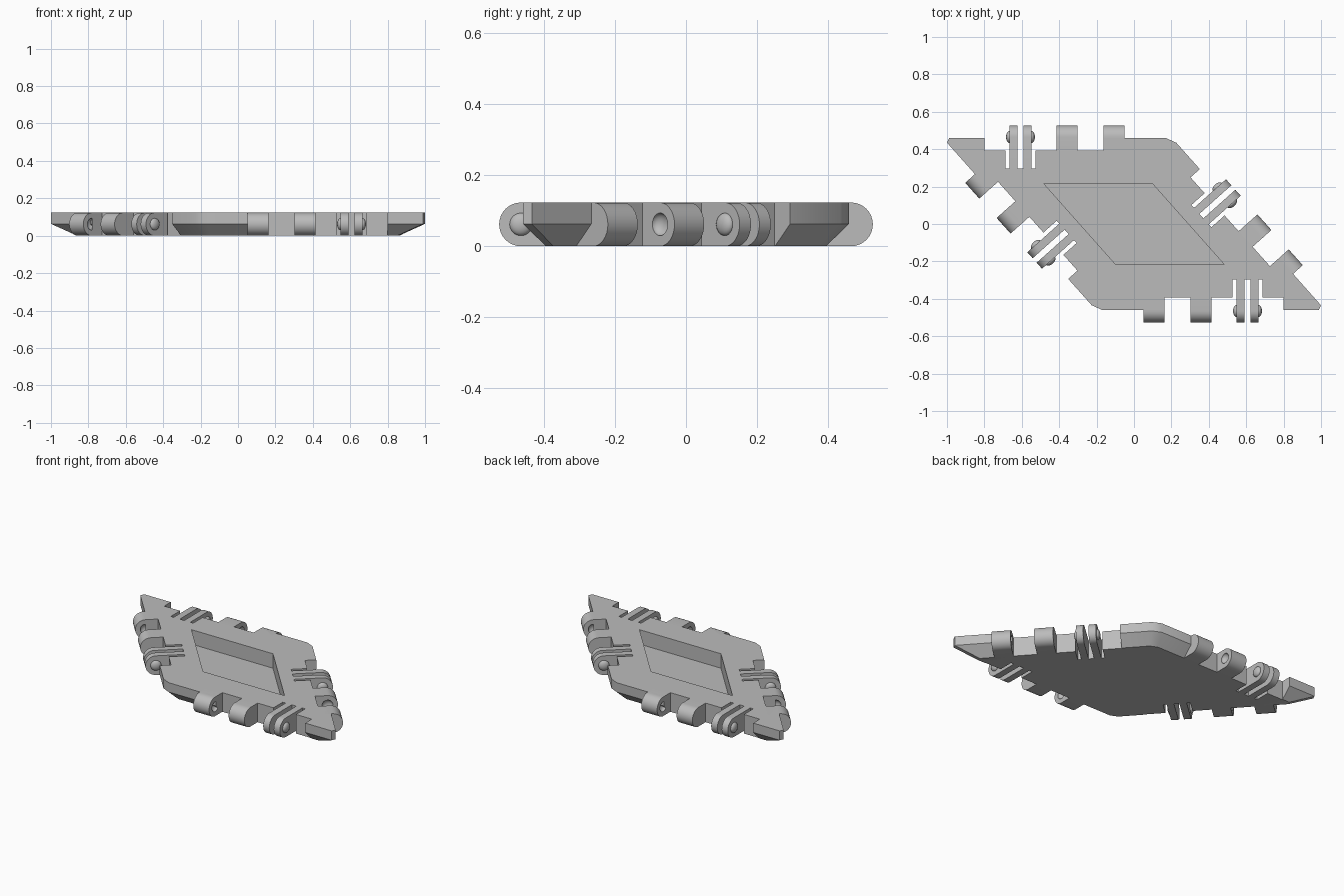
import bpy, bmesh, math
from mathutils import Matrix, Vector

cube = bpy.data.objects.get("Cube")
if cube:
    bpy.data.objects.remove(cube, do_unlink=True)

H = 0.123                       # plate thickness
EDGE = 0.459                    # half width across the long edges
NOTCH = 0.067                   # depth of the hinge notch
AXIS = 0.006                    # hinge axis offset from the edge
ACUTE = math.acos(2 / 3)
A, B = Vector((-1.0215, EDGE)), Vector((0.2045, EDGE))
CORNERS = [A, B, -A, -B]        # clockwise

grey = bpy.data.materials.new("plain grey")
grey.use_nodes = True
grey.diffuse_color = (0.5, 0.5, 0.5, 1)
grey.node_tree.nodes["Principled BSDF"].inputs["Base Color"].default_value = (0.5, 0.5, 0.5, 1)


def make_object(name, bm, matrix=Matrix()):
    bmesh.ops.recalc_face_normals(bm, faces=bm.faces)
    mesh = bpy.data.meshes.new(name)
    bm.to_mesh(mesh)
    bm.free()
    mesh.transform(matrix)
    mesh.materials.append(grey)
    obj = bpy.data.objects.new(name, mesh)
    bpy.context.collection.objects.link(obj)
    return obj


def loft(name, rings, matrix=Matrix()):
    """Closed solid through rings of equal point count."""
    bm = bmesh.new()
    loops = [[bm.verts.new(p) for p in ring] for ring in rings]
    n = len(loops[0])
    for low, high in zip(loops, loops[1:]):
        for i in range(n):
            j = (i + 1) % n
            bm.faces.new((low[i], low[j], high[j], high[i]))
    bm.faces.new(loops[0][::-1])
    bm.faces.new(loops[-1])
    return make_object(name, bm, matrix)


def box(name, s0, s1, t0, t1, matrix):
    rect = [(s0, t0), (s1, t0), (s1, t1), (s0, t1)]
    return loft(name, [[(s, t, z) for s, t in rect] for z in (-0.1, 0.3)], matrix)


def ellipsoid(name, s, depth, radius, matrix):
    bm = bmesh.new()
    bmesh.ops.create_uvsphere(bm, u_segments=24, v_segments=12, radius=1)
    place = Matrix.Translation((s, AXIS, H / 2)) @ Matrix.Diagonal((depth, radius, radius, 1))
    return make_object(name, bm, matrix @ place)


def knuckle(name, s0, s1, t0, matrix):
    """Block with a half-round outer end, extruded along the edge."""
    profile = [(t0, 0)]
    for i in range(17):
        a = math.pi * (i / 16 - 0.5)
        profile.append((AXIS + H / 2 * math.cos(a), H / 2 + H / 2 * math.sin(a)))
    profile.append((t0, H))
    return loft(name, [[(s, t, z) for t, z in profile] for s in (s0, s1)], matrix)


def cut(target, cutter):
    cutter.hide_render = True
    mod = target.modifiers.new("cut", 'BOOLEAN')
    mod.operation, mod.solver, mod.object = 'DIFFERENCE', 'EXACT', cutter
    bpy.context.view_layer.objects.active = target
    bpy.ops.object.modifier_apply(modifier=mod.name)
    bpy.data.objects.remove(cutter, do_unlink=True)


def outline(z, inset, corner_cut=0.033):
    scale = (EDGE - inset) / EDGE
    pts = []
    for i, p in enumerate(CORNERS):
        for q in (CORNERS[i - 1], CORNERS[(i + 1) % 4]):
            pts.append(((p + (q - p).normalized() * corner_cut) * scale).to_3d() + Vector((0, 0, z)))
    return pts


# Rhombic plate with bevelled underside
plate = loft("plate", [outline(0, 0.064), outline(0.063, 0), outline(H, 0)])

# Rhombic recess in the top
pocket = [(-0.483, 0.217), (0.097, 0.217), (0.483, -0.217), (-0.097, -0.217)]
cut(plate, loft("pocket_cutter", [[(x, y, z) for x, y in pocket] for z in (0.03, 0.3)]))

# The same hinge on each of the four edges
frames = []
for half_turn in (0, math.pi):
    for start, angle in ((A, 0), (B, -ACUTE)):
        frames.append(Matrix.Rotation(half_turn, 4, 'Z') @ Matrix.Translation(start.to_3d())
                      @ Matrix.Rotation(angle, 4, 'Z'))

parts = [plate]
for side, frame in zip(("back", "left", "front", "right"), frames):
    cut(plate, box("notch_cutter", 0.2215, 0.8585, -NOTCH, 0.2, frame))
    cut(plate, box("slot_cutter", 0.3345, 0.4945, -0.162, 0.2, frame))

    # Flexible pair of leaves with bumps on their outer faces
    for label, s0, s1, outer in (("first", 0.3555, 0.3985, 0.3555), ("second", 0.4305, 0.4735, 0.4735)):
        parts.append(knuckle(f"{side}_{label}_leaf", s0, s1, -0.17, frame))
        parts.append(ellipsoid(f"{side}_{label}_bump", outer, 0.018, 0.032, frame))

    # Solid knuckles with dimples facing each other
    for label, s0, s1, inner in (("first", 0.6075, 0.7195, 0.7195), ("second", 0.8585, 0.9715, 0.8585)):
        block = knuckle(f"{side}_{label}_knuckle", s0, s1, -NOTCH - 0.005, frame)
        cut(block, ellipsoid("dimple_cutter", inner, 0.022, 0.032, frame))
        parts.append(block)

# Smooth the round parts, keep the edges sharp
bpy.ops.object.select_all(action='DESELECT')
for obj in parts:
    obj.select_set(True)
bpy.context.view_layer.objects.active = plate
bpy.ops.object.shade_smooth_by_angle(angle=math.radians(30))
